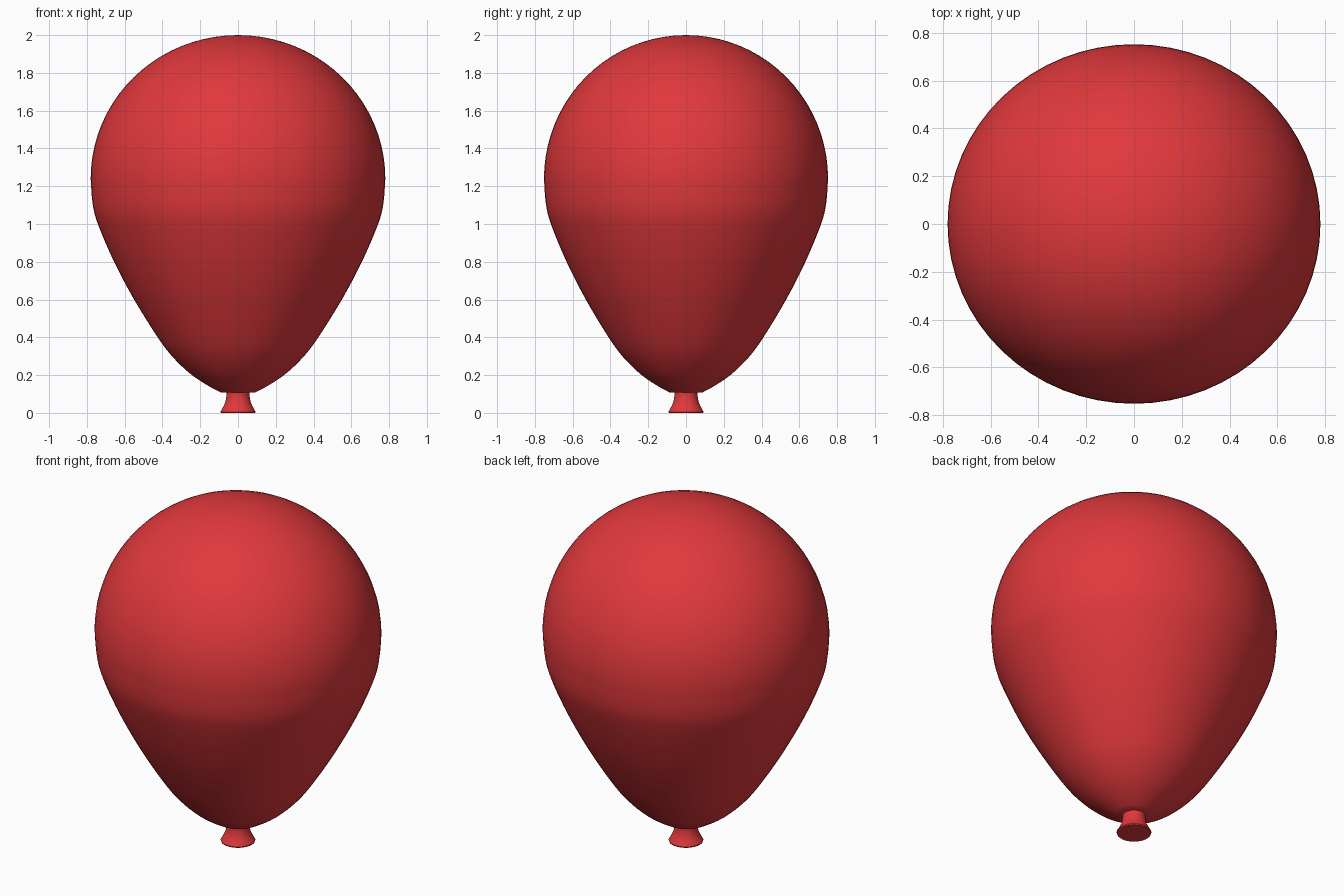
import bpy, bmesh, math
from mathutils import Vector

if "Cube" in bpy.data.objects:
    bpy.data.objects.remove(bpy.data.objects["Cube"])

SEG = 64

red = bpy.data.materials.new("red_rubber")
red.diffuse_color = (0.75, 0.04, 0.045, 1)
red.use_nodes = True
red.node_tree.nodes["Principled BSDF"].inputs["Base Color"].default_value = red.diffuse_color


def smooth_profile(pts, steps):
    """Catmull-Rom curve through (radius, z) points."""
    p = [Vector(q) for q in pts]
    p = [2 * p[0] - p[1]] + p + [2 * p[-1] - p[-2]]
    out = []
    for a, b, c, d in zip(p, p[1:], p[2:], p[3:]):
        for i in range(steps):
            t = i / steps
            out.append(0.5 * (2 * b + (c - a) * t + (2 * a - 5 * b + 4 * c - d) * t * t
                              + (3 * b - a - 3 * c + d) * t ** 3))
    return out + [p[-2]]


def lathe(name, profile, y_scale=1.0):
    """Revolve a profile about z; zero radius closes at a pole."""
    bm = bmesh.new()
    verts = [bm.verts.new((r, 0, z)) for r, z in profile]
    edges = [bm.edges.new(e) for e in zip(verts, verts[1:])]
    bmesh.ops.spin(bm, geom=verts + edges, cent=(0, 0, 0), axis=(0, 0, 1),
                   angle=2 * math.pi, steps=SEG, use_duplicate=False)
    bmesh.ops.remove_doubles(bm, verts=bm.verts, dist=1e-5)
    bmesh.ops.scale(bm, vec=(1, y_scale, 1), verts=bm.verts)
    bmesh.ops.recalc_face_normals(bm, faces=bm.faces)
    me = bpy.data.meshes.new(name)
    bm.to_mesh(me)
    bm.free()
    ob = bpy.data.objects.new(name, me)
    bpy.context.collection.objects.link(ob)
    me.materials.append(red)
    bpy.context.view_layer.objects.active = ob
    ob.select_set(True)
    bpy.ops.object.shade_smooth_by_angle(angle=math.radians(40))
    ob.select_set(False)
    return ob


# Inflated body: elliptical dome above, tapered teardrop below
dome = [(0.78 * math.sin(a), 1.24 + 0.76 * math.cos(a))
        for a in (math.pi / 2 * i / 20 for i in range(20))]
taper = smooth_profile([(0.78, 1.24), (0.77, 1.11), (0.742, 1.0), (0.656, 0.8),
                        (0.55, 0.6), (0.425, 0.4), (0.345, 0.295), (0.25, 0.205),
                        (0.16, 0.145), (0.09, 0.108)], 4)
lathe("balloon_body", dome + [tuple(v) for v in taper] + [(0, 0.106)], 0.752 / 0.78)

# Tied neck flaring out to the lip
neck = smooth_profile([(0.062, 0.115), (0.062, 0.085), (0.07, 0.05),
                       (0.084, 0.022), (0.093, 0.006)], 4)
lathe("balloon_neck", [tuple(v) for v in neck] + [(0.091, 0.0), (0, 0.0)])
